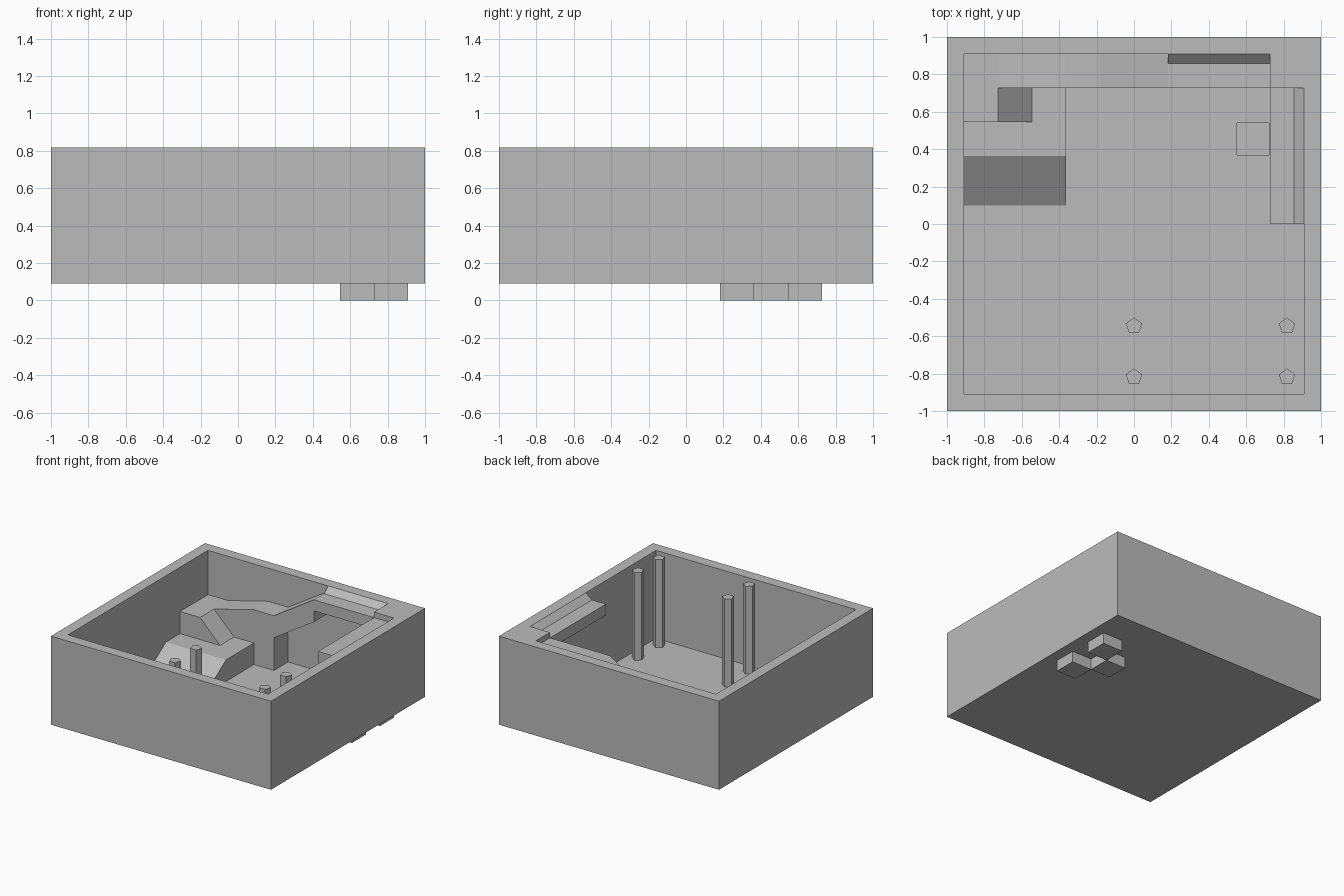
import bpy
import bmesh
from mathutils import Vector

if "Cube" in bpy.data.objects:
    bpy.data.objects.remove(bpy.data.objects["Cube"], do_unlink=True)

U = 1 / 11  # grid unit: the tray is 22 units wide

grey = bpy.data.materials.new("plain_grey")
grey.use_nodes = True
colour = (0.5, 0.5, 0.5, 1)
grey.diffuse_color = colour
grey.node_tree.nodes["Principled BSDF"].inputs["Base Color"].default_value = colour


def finish(name, bm):
    """Scale from grid units, fix normals and add the object to the scene."""
    bmesh.ops.scale(bm, vec=(U, U, U), verts=bm.verts)
    bmesh.ops.recalc_face_normals(bm, faces=bm.faces)
    mesh = bpy.data.meshes.new(name)
    bm.to_mesh(mesh)
    bm.free()
    mesh.materials.append(grey)
    obj = bpy.data.objects.new(name, mesh)
    bpy.context.collection.objects.link(obj)
    return obj


def prism(name, profile, axis, start, end):
    """Extrude a profile of (x or y, z) points along the other axis."""
    bm = bmesh.new()
    place = (lambda a, z: (a, start, z)) if axis == "y" else (lambda a, z: (start, a, z))
    face = bm.faces.new([bm.verts.new(place(a, z)) for a, z in profile])
    moved = bmesh.ops.extrude_face_region(bm, geom=[face])["geom"]
    step = Vector((0, end - start, 0) if axis == "y" else (end - start, 0, 0))
    bmesh.ops.translate(bm, vec=step, verts=[g for g in moved if isinstance(g, bmesh.types.BMVert)])
    return finish(name, bm)


def box(name, x0, x1, y0, y1, z0, z1):
    return prism(name, [(x0, z0), (x1, z0), (x1, z1), (x0, z1)], "y", y0, y1)


def cut(obj, cutter):
    mod = obj.modifiers.new("well", "BOOLEAN")
    mod.operation = "DIFFERENCE"
    mod.solver = "EXACT"
    mod.object = cutter


# Open tray: a block with its top inset and pushed down to a thin floor
bm = bmesh.new()
bmesh.ops.create_cube(bm, size=1)
bmesh.ops.scale(bm, vec=(22, 22, 8), verts=bm.verts)
bmesh.ops.translate(bm, vec=(0, 0, 5), verts=bm.verts)
top = max(bm.faces, key=lambda f: f.calc_center_median().z)
bmesh.ops.inset_region(bm, faces=[top], thickness=1, use_even_offset=True)
inner = bmesh.ops.extrude_face_region(bm, geom=[top])["geom"]
bmesh.ops.delete(bm, geom=[top], context="FACES")
for v in inner:
    if isinstance(v, bmesh.types.BMVert):
        v.co.z = 1.05
tray = finish("tray", bm)

# Low platform with a broad front ramp
prism("low_platform", [(1, 1), (4, 3), (8, 3), (8, 1)], "x", -10, -4)

# Middle platform with a small ramp down its side
prism("middle_platform", [(-10, 3), (-6, 3), (-8, 5), (-10, 5)], "y", 6, 8)

# Rising walkway along the back wall, solid at first, then overhanging
prism("back_walkway",
      [(-10, 1), (-2, 1), (-2, 4), (2, 6.5), (2, 7.5), (8, 7.5),
       (8, 8.5), (2, 8.5), (-2, 6), (-4, 6), (-8, 5), (-10, 5)],
      "y", 8, 10)
prism("back_walkway_bevel", [(9.45, 8.5), (10, 8.5), (10, 9)], "x", 2, 8)

# Corner block level with the rim, and the side ledge running from it
box("corner_block", 8, 10, 8, 10, 7.5, 9)
prism("side_ledge", [(8, 7.5), (10, 7.5), (10, 9), (9.4, 8.5), (8, 8.5)], "y", 0, 8)

# Four five-sided pillars
for x in (0, 9):
    for y in (-9, -6):
        bpy.ops.mesh.primitive_cylinder_add(
            vertices=5, radius=U / 2, depth=8 * U, location=(x * U, y * U, 5 * U))
        bpy.context.object.name = "pillar"
        bpy.context.object.data.materials.append(grey)

# Three square feet in a staggered pattern, hollowed as wells in the floor
WALL = 0.05
for x, y in ((8, 6), (6, 4), (8, 2)):
    foot = box("foot", x, x + 2, y, y + 2, 0, 1)
    cutter = box("well_cutter", x + WALL, x + 2 - WALL, y + WALL, y + 2 - WALL, WALL, 2)
    cutter.hide_render = True
    cutter.hide_viewport = True
    cut(foot, cutter)
    cut(tray, cutter)
